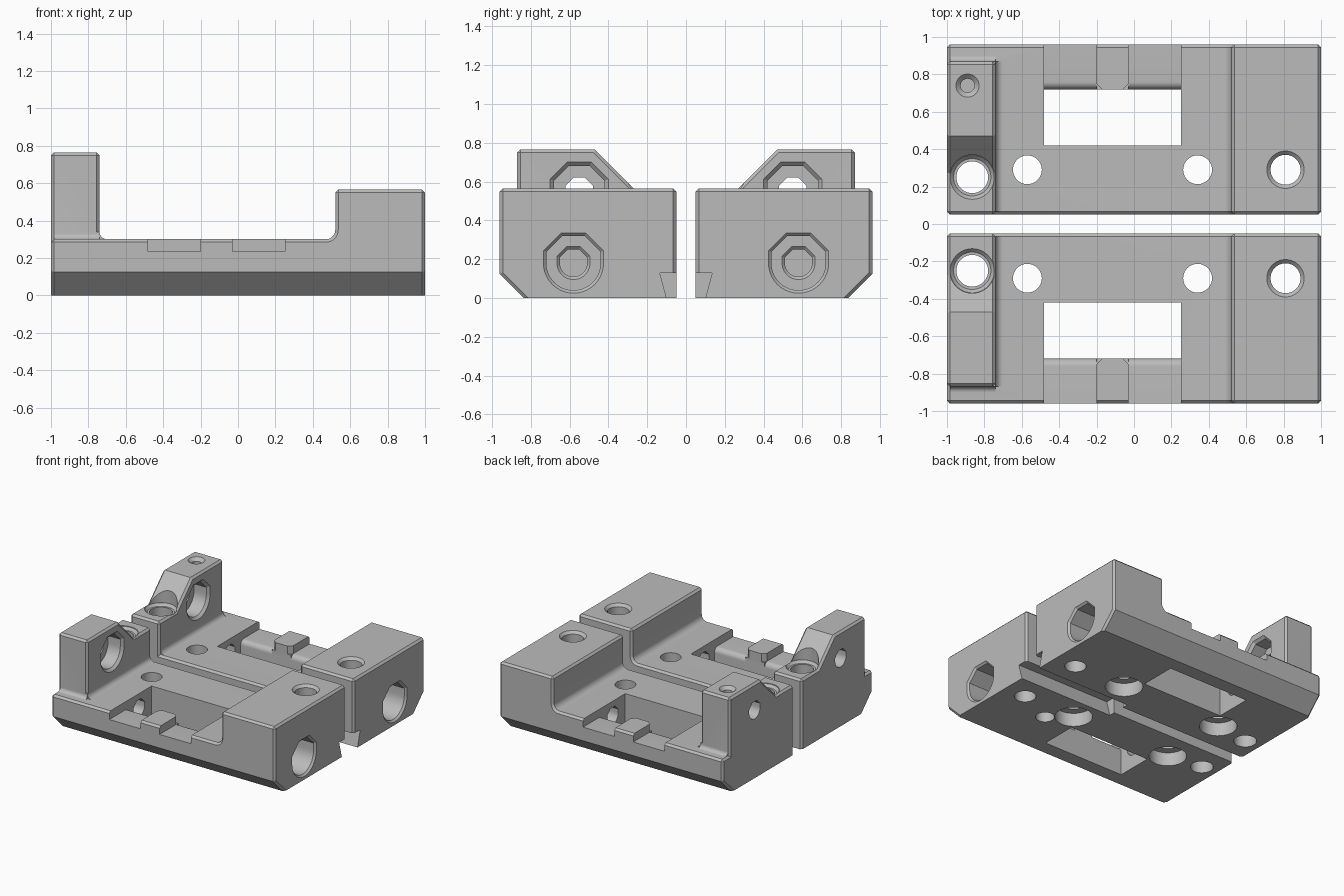
import bpy, bmesh, math
from mathutils import Vector

if "Cube" in bpy.data.objects:
    bpy.data.objects.remove(bpy.data.objects["Cube"], do_unlink=True)

grey = bpy.data.materials.new("plain grey")
grey.use_nodes = True
grey.diffuse_color = (0.5, 0.5, 0.5, 1)
grey.node_tree.nodes["Principled BSDF"].inputs["Base Color"].default_value = (0.5, 0.5, 0.5, 1)


def prism(name, pts, axis, lo, hi, far_pts=None, chamfer=None):
    """Extrude a 2D outline along an axis, optionally tapering to far_pts."""
    place = {"x": lambda a, b, t: (t, a, b),
             "y": lambda a, b, t: (a, t, b),
             "z": lambda a, b, t: (a, b, t)}[axis]
    bm = bmesh.new()
    near = [bm.verts.new(place(a, b, lo)) for a, b in pts]
    far = [bm.verts.new(place(a, b, hi)) for a, b in (far_pts or pts)]
    bm.faces.new(near)
    bm.faces.new(far)
    n = len(near)
    for i in range(n):
        j = (i + 1) % n
        bm.faces.new((near[i], near[j], far[j], far[i]))
    bmesh.ops.recalc_face_normals(bm, faces=bm.faces)
    if chamfer:
        chamfer(bm)
    mesh = bpy.data.meshes.new(name)
    bm.to_mesh(mesh)
    bm.free()
    mesh.materials.append(grey)
    obj = bpy.data.objects.new(name, mesh)
    bpy.context.collection.objects.link(obj)
    return obj


def combine(body, tool, operation):
    mod = body.modifiers.new("combine", "BOOLEAN")
    mod.operation, mod.solver, mod.object = operation, "EXACT", tool
    bpy.context.view_layer.objects.active = body
    bpy.ops.object.modifier_apply(modifier=mod.name)
    bpy.data.objects.remove(tool, do_unlink=True)


def arc(cx, cy, r, start, end, steps=8):
    angles = [math.radians(start + (end - start) * i / steps) for i in range(steps + 1)]
    return [(cx + r * math.cos(a), cy + r * math.sin(a)) for a in angles]


def circle(cx, cy, r):
    return arc(cx, cy, r, 0, 360, 40)[:-1]


def flat_top_circle(cx, cy, r):
    """Round below, half an octagon above."""
    k = r * math.tan(math.pi / 8)
    return arc(cx, cy, r, 180, 360, 20) + [(cx + r, cy + k), (cx + k, cy + r),
                                           (cx - k, cy + r), (cx - r, cy + k)]


def bevel_edges(bm, test, size):
    edges = [e for e in bm.edges if test(e)]
    bmesh.ops.bevel(bm, geom=edges, offset=size, offset_type="OFFSET",
                    segments=1, affect="EDGES", clamp_overlap=True)


def small_chamfer(floor):
    def apply(bm):
        bevel_edges(bm, lambda e: e.calc_face_angle_signed(0) > math.radians(60)
                    and max(v.co.z for v in e.verts) > floor, 0.016)
    return apply


def base_chamfer(bm):
    # wide bevel under the outer side, then fine chamfers on the rest
    bevel_edges(bm, lambda e: all(v.co.z < 0.01 and v.co.y > 0.9 for v in e.verts), 0.125)
    small_chamfer(0.01)(bm)


def build_half(name, side):
    # base plate with the end block
    outline = ([(-1, 0), (1, 0), (1, 0.565), (0.52, 0.565)]
               + arc(0.47, 0.35, 0.05, 0, -90) + [(-1, 0.30)])
    body = prism(name, outline, "y", 0.05, 0.96, chamfer=base_chamfer)

    # sloped tower with fillets at its foot
    tower = [(0.05, 0.16), (0.87, 0.16), (0.87, 0.765), (0.47, 0.765),
             (0.27, 0.565), (0.05, 0.565)]
    combine(body, prism("tower", tower, "x", -1, -0.74, chamfer=small_chamfer(0.17)), "UNION")
    foot = [(-0.77, 0.27), (-0.70, 0.27)] + arc(-0.70, 0.34, 0.04, 270, 180) + [(-0.77, 0.34)]
    combine(body, prism("inner_fillet", foot, "y", 0.067, 0.87), "UNION")
    foot = [(0.84, 0.27), (0.90, 0.27)] + arc(0.90, 0.33, 0.03, 270, 180) + [(0.84, 0.33)]
    combine(body, prism("side_fillet", foot, "x", -0.983, -0.74), "UNION")

    def cut(pts, axis, lo, hi, far_pts=None):
        combine(body, prism("cutter", pts, axis, lo, hi, far_pts), "DIFFERENCE")

    # window, and the two recesses that leave a tooth on the outer rail
    cut([(-0.48, 0.42), (0.25, 0.42), (0.25, 0.72), (-0.48, 0.72)], "z", -0.1, 1)
    recess = [(-0.48, 0.70), (-0.15, 0.70), (-0.2, 0.75), (-0.2, 1), (-0.48, 1)]
    cut(recess, "z", 0.235, 0.5)
    cut([(-0.23 - x, y) for x, y in recess], "z", 0.235, 0.5)
    rounding = [(0.70, 0.195)] + arc(0.76, 0.195, 0.04, 180, 90) + [(0.76, 0.25), (0.70, 0.25)]
    for lo, hi in ((-0.48, -0.2), (-0.03, 0.25)):
        cut(rounding, "x", lo, hi)

    # undercut groove along the inner bottom edge
    cut([(0.03, -0.02), (0.095, -0.02), (0.135, 0.13), (0.03, 0.13)], "x", 0.15, 1.1)

    # plate holes, counterbored from below
    for x in (-0.57, 0.34):
        cut(circle(x, 0.29, 0.077), "z", -0.1, 0.5)
        cut(circle(x, 0.29, 0.14), "z", -0.1, 0.11)

    # upright hole in the block
    cut(circle(0.81, 0.29, 0.08), "z", -0.1, 0.7)
    cut(circle(0.81, 0.29, 0.08), "z", 0.545, 0.575, circle(0.81, 0.29, 0.11))

    # upright hole in the tower, its seat cutting into the slope
    cut(circle(-0.865, 0.25, 0.085), "z", -0.1, 0.9)
    cut(circle(-0.865, 0.25, 0.1), "z", 0.54, 0.562, circle(-0.865, 0.25, 0.12))
    cut(circle(-0.865, 0.25, 0.12), "z", 0.56, 0.9)

    # long stepped bore through the block and plate
    def bore(y, z, r, lo, hi, r_far=None):
        cut(flat_top_circle(y, z, r), "x", lo, hi, flat_top_circle(y, z, r_far or r))

    bore(0.58, 0.18, 0.07, -0.75, 0.7)
    bore(0.58, 0.18, 0.07, 0.585, 0.601, 0.086)
    bore(0.58, 0.18, 0.14, 0.6, 1.05)
    bore(0.58, 0.18, 0.14, 0.985, 1.005, 0.16)

    # stepped bore through the tower
    bore(0.55, 0.55, 0.07, -1.1, -0.8)
    bore(0.55, 0.55, 0.13, -0.87, -0.7)
    bore(0.55, 0.55, 0.13, -0.76, -0.735, 0.155)

    # blind holes that differ between the halves
    if side > 0:
        cut(circle(-0.89, 0.74, 0.037), "z", 0.45, 0.9)
        cut(circle(-0.89, 0.74, 0.037), "z", 0.74, 0.77, circle(-0.89, 0.74, 0.067))
    else:
        cut(circle(0.5, 0.43, 0.07), "z", -0.1, 0.1)

    # flip to the front side when needed
    bm = bmesh.new()
    bm.from_mesh(body.data)
    if side < 0:
        bmesh.ops.scale(bm, vec=Vector((1, -1, 1)), verts=bm.verts)
        bmesh.ops.reverse_faces(bm, faces=bm.faces)
    bm.to_mesh(body.data)
    bm.free()
    bpy.ops.object.select_all(action="DESELECT")
    body.select_set(True)
    bpy.context.view_layer.objects.active = body
    bpy.ops.object.shade_smooth_by_angle(angle=math.radians(25))


build_half("back_carriage_half", 1)
build_half("front_carriage_half", -1)
